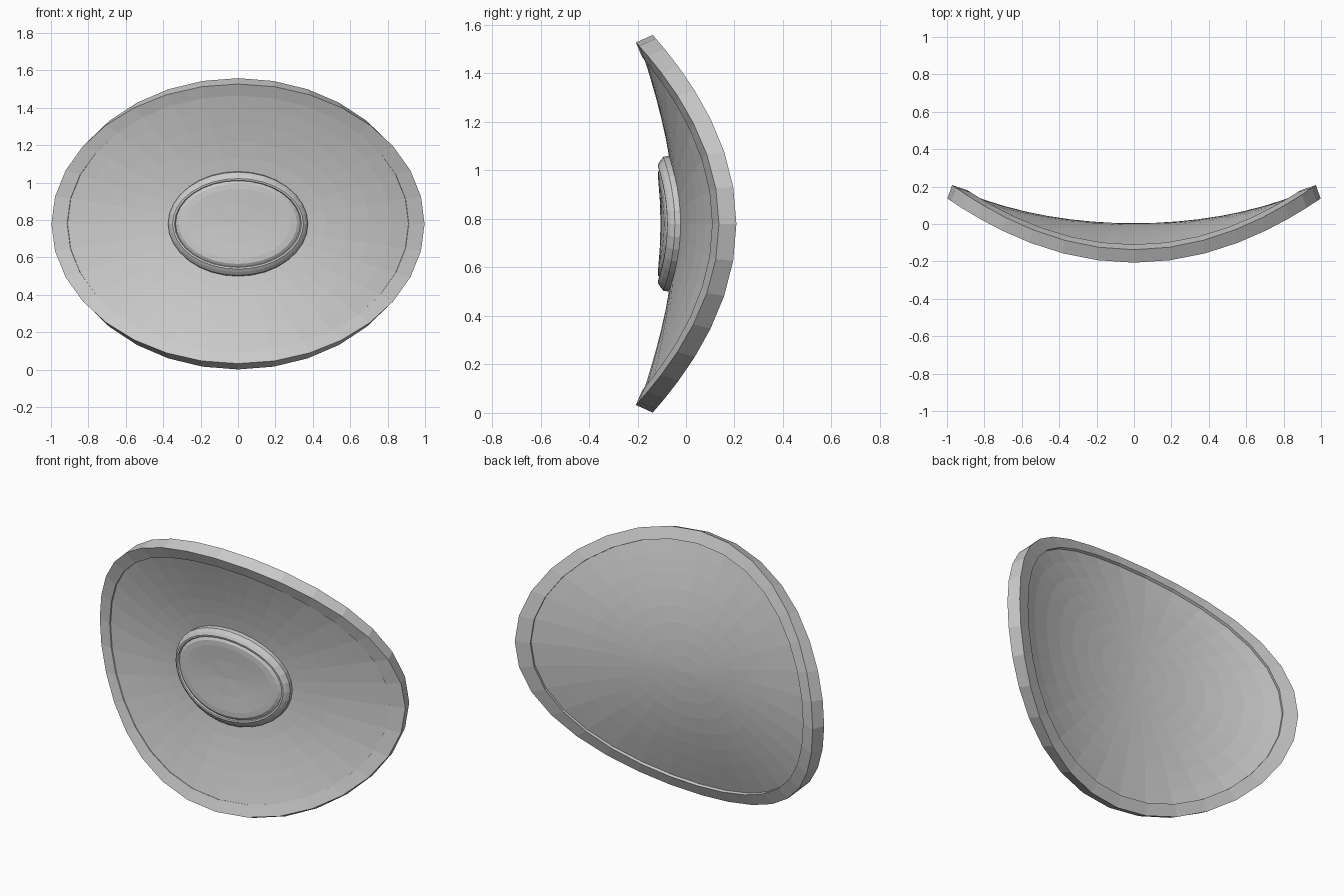
import bpy, bmesh
from math import sin, cos, tau
from mathutils import Vector

if "Cube" in bpy.data.objects:
    bpy.data.objects.remove(bpy.data.objects["Cube"])

SEG = 32
A, B, RISE, ZC = 0.985, 0.763, 0.172, 0.78


def saddle(x, z, off):
    """Point on the saddle surface, moved 'off' towards the front along the normal."""
    y = RISE * ((x / A) ** 2 - (z / B) ** 2)
    n = Vector((2 * RISE * x / A ** 2, -1, -2 * RISE * z / B ** 2)).normalized()
    return Vector((x, y, z + ZC)) + n * off


def loft(name, profile, closed=False):
    """Skin elliptical loops (x radius, z radius, front offset); radius 0 gives a centre point."""
    bm = bmesh.new()
    rings = []
    for a, b, off in profile:
        if a == 0:
            rings.append([bm.verts.new(saddle(0, 0, off))] * SEG)
        else:
            rings.append([bm.verts.new(saddle(a * cos(tau * i / SEG), b * sin(tau * i / SEG), off))
                          for i in range(SEG)])
    pairs = list(zip(rings, rings[1:]))
    if closed:
        pairs.append((rings[-1], rings[0]))
    for r, s in pairs:
        for i in range(SEG):
            j = (i + 1) % SEG
            bm.faces.new(list(dict.fromkeys((r[i], r[j], s[j], s[i]))))
    bmesh.ops.recalc_face_normals(bm, faces=bm.faces)
    me = bpy.data.meshes.new(name)
    bm.to_mesh(me)
    bm.free()
    ob = bpy.data.objects.new(name, me)
    bpy.context.collection.objects.link(ob)
    return ob


# thick outer rim
loft("rim", [(A, B, 0.038), (0.902, 0.70, 0.038), (0.902, 0.70, -0.038), (A, B, -0.038)], True)

# curved body panel, front and back skins
steps = [i / 8 for i in range(9)]
front = [(0.925 * t, 0.72 * t, 0.047 - 0.017 * t ** 4) for t in steps]
back = [(0.925 * t, 0.72 * t, -0.004 - 0.020 * t ** 4) for t in reversed(steps)]
loft("shield_panel", front + back)

# raised ring around the boss
loft("boss_ring", [(0.365, 0.288, 0.03), (0.365, 0.288, 0.07), (0.352, 0.272, 0.087),
                   (0.338, 0.257, 0.098), (0.328, 0.247, 0.098), (0.322, 0.241, 0.085),
                   (0.322, 0.241, 0.03)], True)

# domed boss plate inside the ring
loft("boss_plate", [(0, 0, 0.105), (0.15, 0.11, 0.105), (0.27, 0.20, 0.104), (0.305, 0.228, 0.100),
                    (0.325, 0.244, 0.088), (0.325, 0.244, 0.03), (0, 0, 0.03)])
